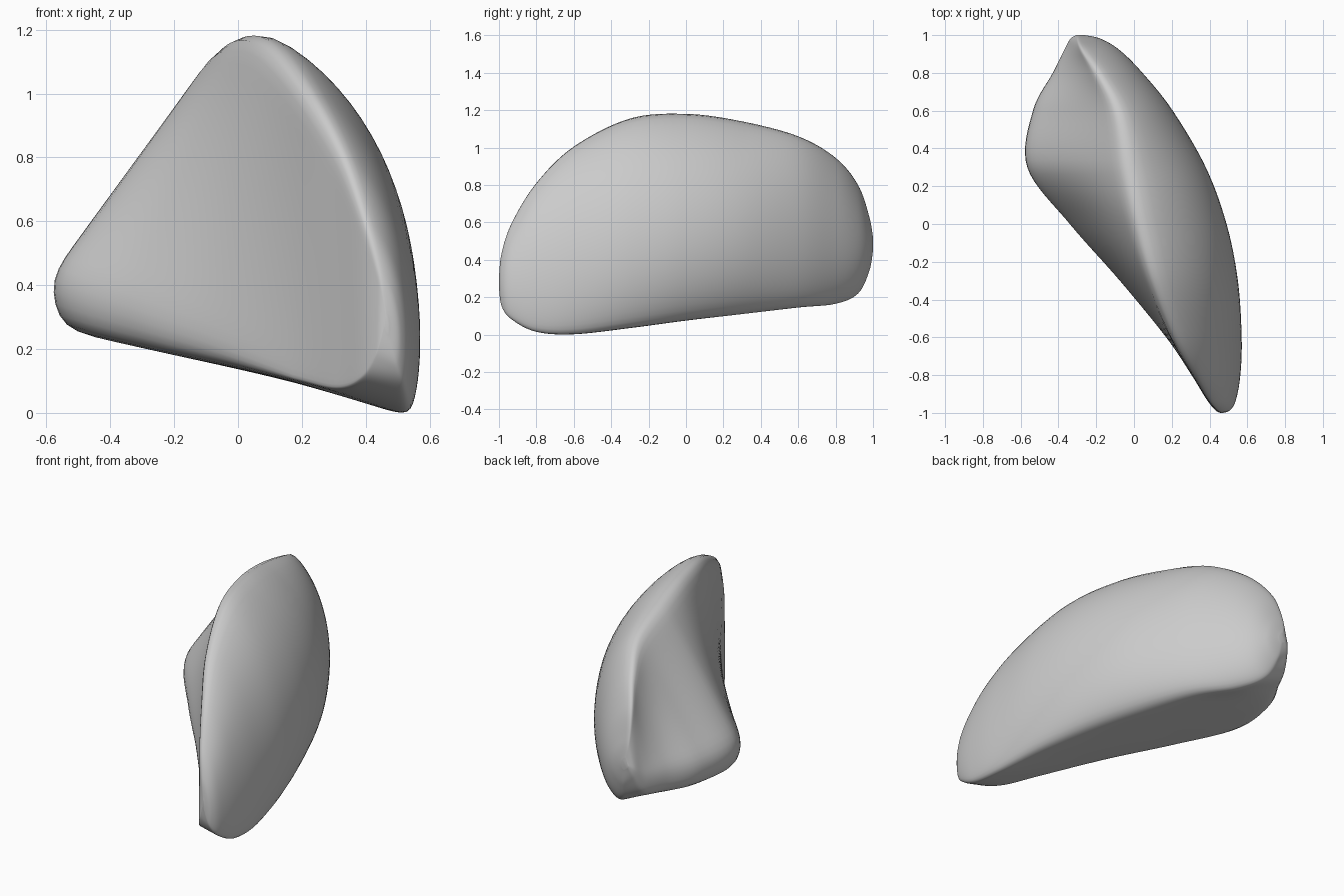
import bpy
import bmesh
from mathutils import Vector

cube = bpy.data.objects.get("Cube")
if cube:
    bpy.data.objects.remove(cube, do_unlink=True)

STEPS = 8           # lofted rings between two stations
OUTER, INNER, UNDER = 28, 22, 16   # points on each side of a cross-section

# Stations along the wedge:
# y, rim top z, rim bottom z, outer x, inner x, top ridge x, bottom ridge x, inner ridge z
STATIONS = [
    (-1.0, .31, .25, .472, .458, .463, .468, .27),
    (-.985, .44, .15, .51, .43, .44, .5, .18),
    (-.93, .6, .08, .54, .385, .39, .53, .11),
    (-.8, .81, .015, .563, .305, .31, .55, .08),
    (-.6, 1.005, .002, .57, .17, .2, .545, .11),
    (-.3, 1.155, .035, .55, -.075, .1, .48, .17),
    (0, 1.18, .075, .49, -.34, .045, .375, .23),
    (.3, 1.14, .11, .38, -.565, .005, .245, .29),
    (.6, 1.06, .145, .205, -.535, -.06, .09, .29),
    (.8, .945, .165, .045, -.43, -.175, -.08, .3),
    (.92, .8, .22, -.075, -.37, -.26, -.19, .32),
    (.98, .63, .34, -.175, -.337, -.29, -.25, .42),
    (1.0, .52, .45, -.26, -.305, -.285, -.275, .47),
]


def catmull(a, b, c, d, t):
    """Smooth value between b and c."""
    return b + t * ((c - a) + t * ((2 * a - 5 * b + 4 * c - d) + t * (3 * (b - c) + d - a))) / 2


def smooth_stations():
    """Refine the stations into closely spaced rows."""
    last = len(STATIONS) - 1
    rows = []
    for i in range(last):
        near = [STATIONS[min(max(k, 0), last)] for k in range(i - 1, i + 3)]
        for s in range(STEPS):
            rows.append([catmull(*vals, s / STEPS) for vals in zip(*near)])
    rows.append(list(STATIONS[last]))
    return rows


def edge(start, end, count):
    """Evenly spaced points from start up to, not including, end."""
    return [start.lerp(end, k / count) for k in range(count)]


def fit(values, low, high):
    """Stretch values so that they span low to high."""
    small, big = min(values), max(values)
    return [low + (v - small) / (big - small) * (high - low) for v in values]


def cross_section(row):
    """Rounded three-sided ring: bowed outer skin, inner face, underside."""
    y, z_top, z_low, x_out, x_in, x_top, x_low, z_in = row
    top, low, ridge = Vector((x_top, z_top)), Vector((x_low, z_low)), Vector((x_in, z_in))
    height = z_top - z_low
    # outer skin as a Bezier arc, fullest in its lower half
    reach = (x_out - (x_top + x_low) / 8) / .75
    h1 = Vector((reach, z_top - .22 * height))
    h2 = Vector((reach, z_low + .12 * height))
    ring = []
    for k in range(OUTER):
        t = k / OUTER
        u = 1 - t
        ring.append(top * u**3 + h1 * 3 * u * u * t + h2 * 3 * u * t * t + low * t**3)
    # underside and inner face meet in a ridge that turns blunt towards the back
    blunt = .15 * min(1, max(.1, y + .7))
    under, over = ridge.lerp(low, blunt), ridge.lerp(top, blunt)
    ring += edge(low, under, UNDER) + edge(under, over, 4) + edge(over, top, INNER)
    # round the corners
    n = len(ring)
    for _ in range(4):
        ring = [(ring[k - 1] + 2 * ring[k] + ring[(k + 1) % n]) / 4 for k in range(n)]
    xs = fit([p.x for p in ring], x_in, x_out)
    zs = fit([p.y for p in ring], z_low, z_top)
    return [(x, y, z) for x, z in zip(xs, zs)]


# Loft the rings into one closed wedge
bm = bmesh.new()
rings = [[bm.verts.new(p) for p in cross_section(row)] for row in smooth_stations()]
for a, b in zip(rings, rings[1:]):
    n = len(a)
    for k in range(n):
        bm.faces.new((a[k], a[(k + 1) % n], b[(k + 1) % n], b[k]))
bm.faces.new(rings[0])
bm.faces.new(rings[-1])
bmesh.ops.recalc_face_normals(bm, faces=bm.faces)
for face in bm.faces:
    face.smooth = True

mesh = bpy.data.meshes.new("rounded_wedge")
bm.to_mesh(mesh)
bm.free()
wedge = bpy.data.objects.new("rounded_wedge", mesh)
bpy.context.collection.objects.link(wedge)

# Plain grey
grey = bpy.data.materials.new("light_grey")
grey.use_nodes = True
colour = (.6, .6, .6, 1)
grey.diffuse_color = colour
grey.node_tree.nodes["Principled BSDF"].inputs["Base Color"].default_value = colour
mesh.materials.append(grey)
